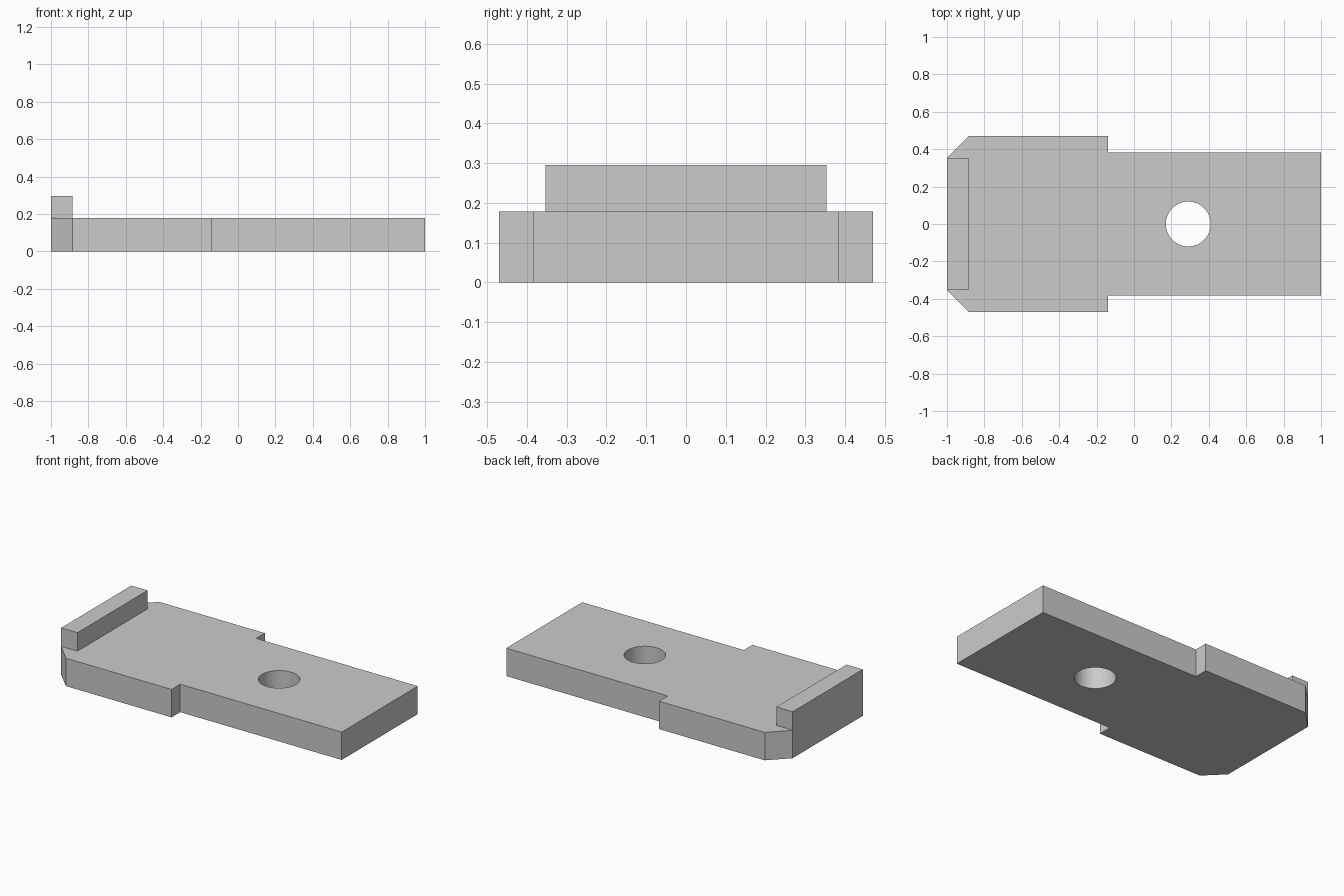
import bpy
import bmesh
import math

default_cube = bpy.data.objects.get("Cube")
if default_cube:
    bpy.data.objects.remove(default_cube, do_unlink=True)

PLATE_TOP = 0.178
LIP_TOP = 0.296
LIP_INNER_X = -0.885

grey = bpy.data.materials.new("plain grey")
grey.use_nodes = True
colour = (0.6, 0.6, 0.6, 1)
grey.diffuse_color = colour
grey.node_tree.nodes["Principled BSDF"].inputs["Base Color"].default_value = colour


def extrude_outline(name, outline, bottom, top):
    """Solid made by raising a flat outline from bottom to top."""
    bm = bmesh.new()
    face = bm.faces.new([bm.verts.new((x, y, bottom)) for x, y in outline])
    raised = bmesh.ops.extrude_face_region(bm, geom=[face])["geom"]
    verts = [v for v in raised if isinstance(v, bmesh.types.BMVert)]
    bmesh.ops.translate(bm, verts=verts, vec=(0, 0, top - bottom))
    bmesh.ops.recalc_face_normals(bm, faces=bm.faces)
    mesh = bpy.data.meshes.new(name)
    bm.to_mesh(mesh)
    bm.free()
    mesh.materials.append(grey)
    obj = bpy.data.objects.new(name, mesh)
    bpy.context.collection.objects.link(obj)
    return obj


def mirrored(half):
    """Close a half outline by reflecting it across the x axis."""
    return half + [(x, -y) for x, y in reversed(half)]


# Plate with chamfered corners and a stepped, narrower tongue
plate = extrude_outline("plate", mirrored([
    (-1, 0.355), (LIP_INNER_X, 0.47), (-0.14, 0.47),
    (-0.14, 0.383), (1, 0.383)]), 0, PLATE_TOP)

# Raised lip along the chamfered end
lip = extrude_outline("end_lip", mirrored([(-1, 0.353), (LIP_INNER_X, 0.353)]),
                      PLATE_TOP, LIP_TOP)

# Round through hole
bpy.ops.mesh.primitive_cylinder_add(vertices=64, radius=0.12, depth=1,
                                    location=(0.29, 0, 0))
cutter = bpy.context.object
cutter.name = "hole_cutter"
cutter.hide_render = True
cutter.data.materials.append(grey)
cut = plate.modifiers.new("hole", "BOOLEAN")
cut.operation = "DIFFERENCE"
cut.solver = "EXACT"
cut.object = cutter

bpy.ops.object.select_all(action="DESELECT")
plate.select_set(True)
bpy.context.view_layer.objects.active = plate
bpy.ops.object.modifier_apply(modifier=cut.name)
bpy.data.objects.remove(cutter, do_unlink=True)

# Smooth hole wall, crisp outer edges
bpy.ops.object.shade_smooth_by_angle(angle=math.radians(30))
